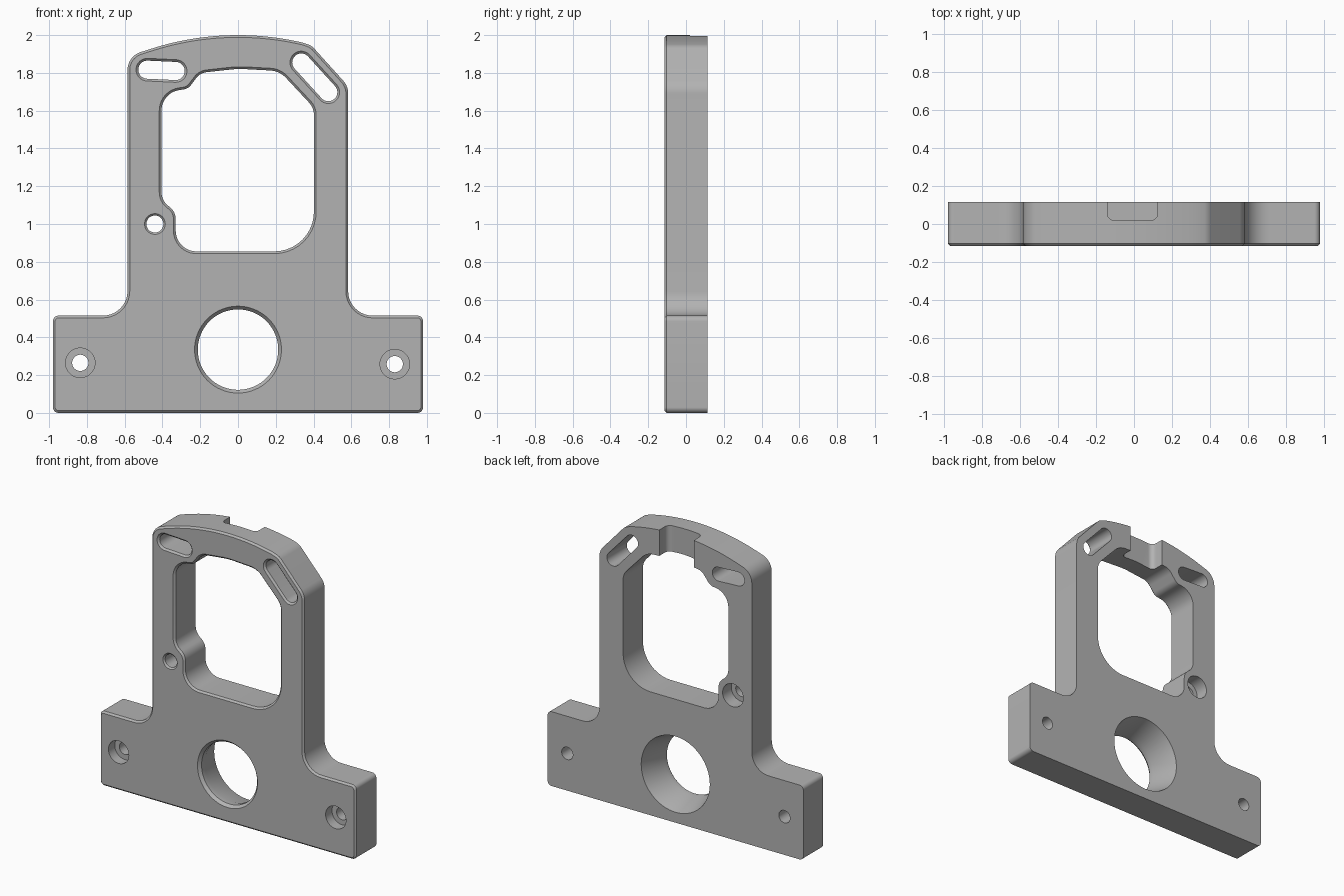
import bpy, bmesh
from math import cos, sin, tan, pi, sqrt
from mathutils import Vector

cube = bpy.data.objects.get("Cube")
if cube:
    bpy.data.objects.remove(cube, do_unlink=True)

grey = bpy.data.materials.new("plain grey")
grey.use_nodes = True
colour = (0.45, 0.45, 0.45, 1)
grey.diffuse_color = colour
grey.node_tree.nodes["Principled BSDF"].inputs["Base Color"].default_value = colour

HALF = 0.115      # half of the plate thickness
OUT = 0.2         # cutter overshoot
CH = 0.012        # front edge chamfer


def rounded(corners, steps=10):
    """Polygon (x, z, radius) with every corner filleted."""
    pts = []
    for i, (x, z, r) in enumerate(corners):
        p = Vector((x, z))
        if r == 0:
            pts.append(p)
            continue
        a = (Vector(corners[i - 1][:2]) - p).normalized()
        b = (Vector(corners[(i + 1) % len(corners)][:2]) - p).normalized()
        half = a.angle(b) / 2
        centre = p + (a + b).normalized() * (r / sin(half))
        start = p + a * (r / tan(half)) - centre
        end = p + b * (r / tan(half)) - centre
        sweep = start.angle(end)
        for k in range(steps + 1):
            t = k / steps
            pts.append(centre + (start * sin((1 - t) * sweep)
                                 + end * sin(t * sweep)) / sin(sweep))
    return pts


def slot(a, b, r, steps=16):
    """Capsule outline; a circle when both ends agree."""
    a, b = Vector(a), Vector(b)
    d = (b - a).normalized() if a != b else Vector((1, 0))
    n = Vector((-d.y, d.x))
    pts = []
    for end, turn in ((b, -pi / 2), (a, pi / 2)):
        first = 0 if a != b else 1
        for k in range(first, steps + 1):
            t = turn + pi * k / steps
            pts.append(end + (d * cos(t) + n * sin(t)) * r)
    return pts


def circle(x, z, r, steps=32):
    return slot((x, z), (x, z), r, steps)


def offset(pts, dist):
    """Grow an outline outward by dist."""
    area = sum(pts[i - 1].cross(p) for i, p in enumerate(pts))
    side = 1 if area > 0 else -1
    grown = []
    for i, p in enumerate(pts):
        a = (p - pts[i - 1]).normalized()
        b = (pts[(i + 1) % len(pts)] - p).normalized()
        n = Vector((a.y + b.y, -a.x - b.x)).normalized() * side
        grown.append(p + n * dist / n.dot(Vector((a.y, -a.x)) * side))
    return grown


def loft(name, pts, rings):
    """Solid along y from rings of (y, outline offset)."""
    bm = bmesh.new()
    loops = [[bm.verts.new((p.x, y, p.y)) for p in offset(pts, d)]
             for y, d in rings]
    for low, high in zip(loops, loops[1:]):
        for i in range(len(low)):
            bm.faces.new((low[i - 1], low[i], high[i], high[i - 1]))
    bm.faces.new(loops[0])
    bm.faces.new(loops[-1])
    bmesh.ops.recalc_face_normals(bm, faces=bm.faces)
    mesh = bpy.data.meshes.new(name)
    bm.to_mesh(mesh)
    bm.free()
    obj = bpy.data.objects.new(name, mesh)
    bpy.context.collection.objects.link(obj)
    mesh.materials.append(grey)
    return obj


def cut(target, cutter):
    mod = target.modifiers.new("cut", "BOOLEAN")
    mod.operation = "DIFFERENCE"
    mod.solver = "EXACT"
    mod.object = cutter
    bpy.context.view_layer.objects.active = target
    bpy.ops.object.modifier_apply(modifier=mod.name)
    bpy.data.objects.remove(cutter, do_unlink=True)


# Plate: wide foot, upright frame, arched top with one slanted shoulder
arch = [(x / 100, 0.5 + sqrt(2.25 - (x / 100) ** 2), 0) for x in range(-46, 35, 4)]
outline = rounded(
    [(0.98, 0, 0.03), (-0.98, 0, 0.03), (-0.98, 0.515, 0.03),
     (-0.585, 0.515, 0.13), (-0.585, 1.888, 0.1)] + arch +
    [(0.39, 1.944, 0.08), (0.583, 1.73, 0.1),
     (0.583, 0.515, 0.13), (0.98, 0.515, 0.03)])
plate = loft("bracket_plate", outline,
             [(-HALF, -CH), (CH - HALF, 0), (HALF, 0)])

chamfered = [(-OUT, CH), (-HALF, CH), (CH - HALF, 0), (OUT, 0)]

# Window that bulges around the small hole and the left slot
window = rounded([
    (-0.33, 0.855, 0.11), (-0.33, 1.065, 0.08), (-0.405, 1.125, 0.09),
    (-0.405, 1.697, 0.11), (-0.265, 1.715, 0.06), (-0.2, 1.8, 0.08),
    (0, 1.822, 0.5), (0.22, 1.81, 0.12), (0.402, 1.615, 0.1),
    (0.402, 0.855, 0.21)])
cut(plate, loft("window_cutter", window, chamfered))

# Adjustment slots
for a, b in (((-0.48, 1.817), (-0.33, 1.81)), ((0.335, 1.855), (0.478, 1.698))):
    cut(plate, loft("slot_cutter", slot(a, b, 0.048), chamfered))

# Large bore, flaring toward the back
cut(plate, loft("bore_cutter", circle(0, 0.335, 0.213),
                [(-OUT, 0.017), (-HALF, 0.017), (-0.095, 0), (-0.06, 0),
                 (HALF, 0.05), (OUT, 0.05)]))

# Foot screw holes, counterbored from the front
for x, z in ((-0.835, 0.265), (0.83, 0.258)):
    cut(plate, loft("screw_cutter", circle(x, z, 0.043),
                    [(-OUT, 0.035), (-0.045, 0.035), (-0.045, 0), (OUT, 0)]))

# Side pin hole, counterbored from the back
cut(plate, loft("pin_cutter", circle(-0.44, 1.0, 0.045),
                [(-OUT, 0.01), (-HALF, 0.01), (-0.105, 0), (0.02, 0),
                 (0.02, 0.034), (OUT, 0.034)]))

# Notch across the back of the top bar
bpy.ops.mesh.primitive_cube_add(size=1, location=(-0.008, 0.12, 1.93))
notch = bpy.context.object
notch.name = "notch_cutter"
notch.scale = (0.265, 0.2, 0.36)
bpy.ops.object.transform_apply(location=True, rotation=False, scale=True)
bm = bmesh.new()
bm.from_mesh(notch.data)
inner = [e for e in bm.edges if all(v.co.y < 0.1 for v in e.verts)
         and abs(e.verts[0].co.z - e.verts[1].co.z) > 0.1]
bmesh.ops.bevel(bm, geom=inner, offset=0.035, segments=6, profile=0.5,
                affect="EDGES")
bm.to_mesh(notch.data)
bm.free()
cut(plate, notch)

# Smooth the fillets, keep the edges sharp
bpy.ops.object.select_all(action="DESELECT")
plate.select_set(True)
bpy.context.view_layer.objects.active = plate
bpy.ops.object.shade_smooth_by_angle(angle=pi / 6)
